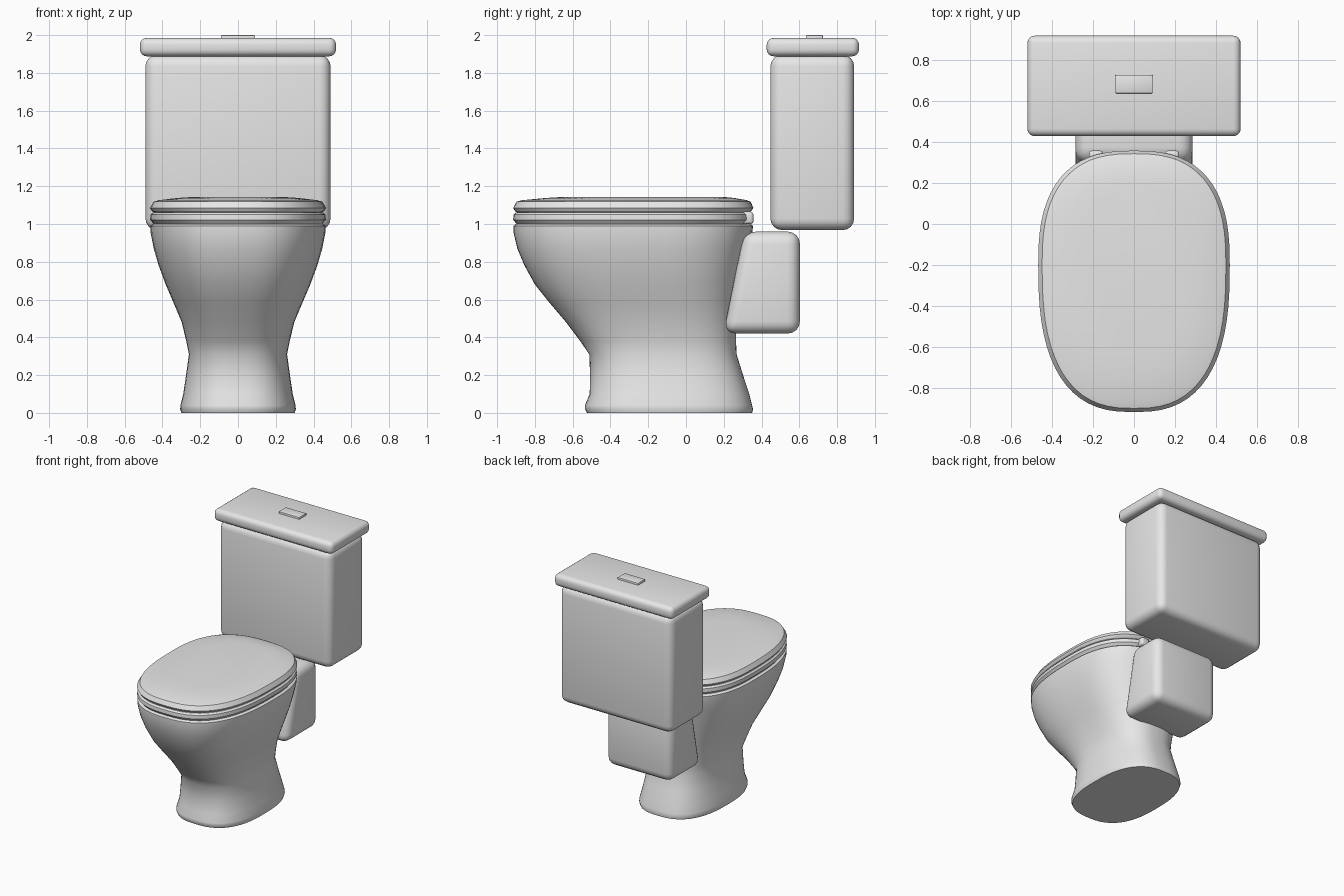
import bpy, bmesh, math

if "Cube" in bpy.data.objects:
    bpy.data.objects.remove(bpy.data.objects["Cube"])

mat = bpy.data.materials.new("white ceramic")
mat.diffuse_color = (0.8, 0.8, 0.8, 1)
mat.use_nodes = True
mat.node_tree.nodes["Principled BSDF"].inputs["Base Color"].default_value = mat.diffuse_color


def finish(bm, name, angle=40):
    bmesh.ops.recalc_face_normals(bm, faces=bm.faces)
    me = bpy.data.meshes.new(name)
    bm.to_mesh(me)
    bm.free()
    me.materials.append(mat)
    ob = bpy.data.objects.new(name, me)
    bpy.context.collection.objects.link(ob)
    bpy.ops.object.select_all(action='DESELECT')
    ob.select_set(True)
    bpy.context.view_layer.objects.active = ob
    bpy.ops.object.shade_smooth_by_angle(angle=math.radians(angle))
    return ob


def loft(name, rings, n=64, power=2.6, angle=40):
    """Stack superellipse rings (z, half width, front y, back y, widest y)."""
    bm = bmesh.new()
    loops = []
    for z, w, front, back, mid in rings:
        loop = []
        for i in range(n):
            a = 2 * math.pi * i / n
            c, s = math.cos(a), math.sin(a)
            x = w * math.copysign(abs(c) ** (2 / power), c)
            r = (back - mid) if s > 0 else (mid - front)
            y = mid + r * math.copysign(abs(s) ** (2 / power), s)
            loop.append(bm.verts.new((x, y, z)))
        loops.append(loop)
    for a, b in zip(loops, loops[1:]):
        for i in range(n):
            j = (i + 1) % n
            bm.faces.new((a[i], a[j], b[j], b[i]))
    bm.faces.new(loops[0])
    bm.faces.new(loops[-1])
    return finish(bm, name, angle)


def block(name, half_w, profile, bevel, segs=4):
    """Extrude a (y, z) profile across x and round all edges."""
    bm = bmesh.new()
    l, r = [[bm.verts.new((s * half_w, y, z)) for y, z in profile] for s in (-1, 1)]
    bm.faces.new(l)
    bm.faces.new(r)
    n = len(profile)
    for i in range(n):
        j = (i + 1) % n
        bm.faces.new((l[i], l[j], r[j], r[i]))
    bmesh.ops.recalc_face_normals(bm, faces=bm.faces)
    bmesh.ops.bevel(bm, geom=bm.edges[:], offset=bevel, segments=segs,
                    profile=0.5, affect='EDGES')
    return finish(bm, name)


def rect(y0, y1, z0, z1):
    return [(y0, z0), (y1, z0), (y1, z1), (y0, z1)]


# Pedestal and bowl
loft("bowl", [
    (0.00, 0.300, -0.525, 0.350, -0.10),
    (0.02, 0.306, -0.535, 0.355, -0.10),
    (0.04, 0.305, -0.535, 0.350, -0.10),
    (0.10, 0.290, -0.510, 0.335, -0.10),
    (0.20, 0.275, -0.508, 0.302, -0.11),
    (0.31, 0.260, -0.512, 0.268, -0.12),
    (0.38, 0.274, -0.560, 0.265, -0.13),
    (0.48, 0.298, -0.635, 0.265, -0.14),
    (0.58, 0.340, -0.720, 0.275, -0.16),
    (0.68, 0.383, -0.800, 0.290, -0.18),
    (0.78, 0.420, -0.855, 0.310, -0.19),
    (0.87, 0.446, -0.893, 0.330, -0.20),
    (0.95, 0.462, -0.912, 0.350, -0.20),
    (0.99, 0.464, -0.914, 0.355, -0.20),
    (1.00, 0.450, -0.900, 0.340, -0.20)], angle=45)

# Seat
loft("seat", [
    (0.998, 0.445, -0.895, 0.330, -0.20),
    (1.010, 0.455, -0.905, 0.340, -0.20),
    (1.022, 0.465, -0.915, 0.352, -0.20),
    (1.050, 0.463, -0.913, 0.350, -0.20),
    (1.061, 0.450, -0.900, 0.337, -0.20)], angle=30)

# Domed seat cover
loft("seat_cover", [
    (1.060, 0.440, -0.890, 0.330, -0.20),
    (1.068, 0.456, -0.905, 0.345, -0.20),
    (1.085, 0.466, -0.915, 0.357, -0.20),
    (1.118, 0.447, -0.897, 0.342, -0.20),
    (1.126, 0.420, -0.868, 0.322, -0.20),
    (1.138, 0.320, -0.740, 0.255, -0.20),
    (1.144, 0.230, -0.640, 0.190, -0.20)], angle=30)

# Hinges behind the seat
for side, label in ((-1, "left"), (1, "right")):
    block(label + "_hinge", 0.035, rect(0.29, 0.357, 1.0, 1.065), 0.015, 3).location.x = side * 0.185

# Outlet block joining bowl and tank
block("tank_support", 0.285,
      [(0.198, 0.42), (0.603, 0.42), (0.603, 0.96), (0.308, 0.96)], 0.065)

# Tank, its cover and flush button
block("tank", 0.49, rect(0.447, 0.89, 0.968, 1.895), 0.06)
block("tank_cover", 0.519, rect(0.427, 0.916, 1.888, 1.985), 0.036)
block("flush_button", 0.09, rect(0.635, 0.725, 1.97, 2.0), 0.004, 2)
